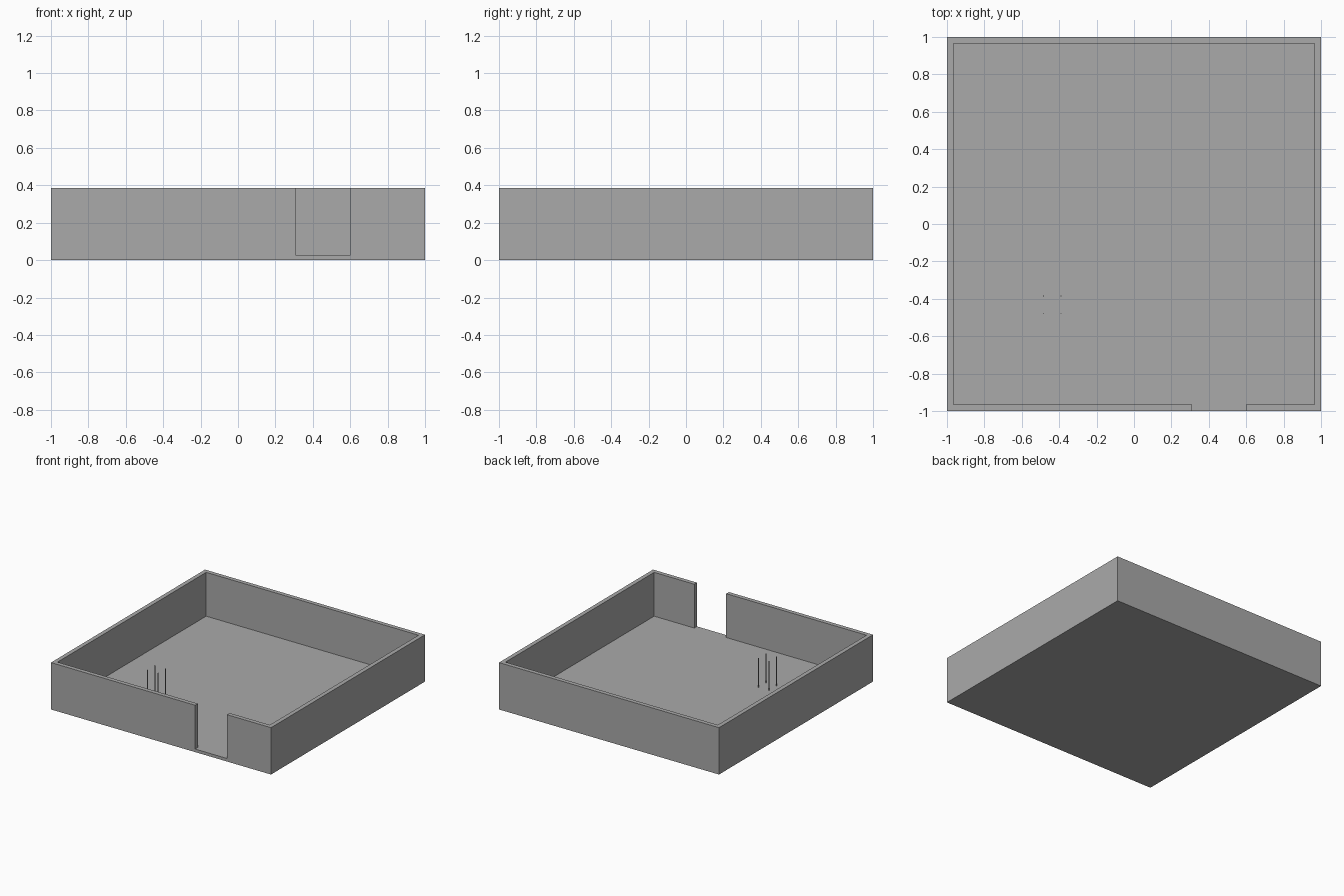
import bpy

cube = bpy.data.objects.get("Cube")
if cube:
    bpy.data.objects.remove(cube, do_unlink=True)

# One plain grey for the whole model
GREY = (0.4, 0.4, 0.4, 1)
grey = bpy.data.materials.new("plain_grey")
grey.use_nodes = True
grey.diffuse_color = GREY
grey.node_tree.nodes["Principled BSDF"].inputs["Base Color"].default_value = GREY

FLOOR, TOP, WALL = 0.025, 0.385, 0.035   # floor top, wall top, wall thickness
DOOR = (0.31, 0.60)                      # doorway span in the front wall
INNER = 1 - WALL


def extrude(name, outline, z0, z1):
    """Closed prism from a counterclockwise outline."""
    n = len(outline)
    verts = [(x, y, z) for z in (z0, z1) for x, y in outline]
    faces = [tuple(reversed(range(n))), tuple(range(n, 2 * n))]
    faces += [(i, (i + 1) % n, (i + 1) % n + n, i + n) for i in range(n)]
    mesh = bpy.data.meshes.new(name)
    mesh.from_pydata(verts, [], faces)
    mesh.materials.append(grey)
    obj = bpy.data.objects.new(name, mesh)
    bpy.context.collection.objects.link(obj)
    return obj


def rect(x0, x1, y0, y1):
    return [(x0, y0), (x1, y0), (x1, y1), (x0, y1)]


# Floor slab
extrude("floor", rect(-1, 1, -1, 1), 0, FLOOR)

# Continuous wall, open at the doorway
left, right = DOOR
walls = [(right, -1), (1, -1), (1, 1), (-1, 1), (-1, -1), (left, -1),
         (left, -INNER), (-INNER, -INNER), (-INNER, INNER),
         (INNER, INNER), (INNER, -INNER), (right, -INNER)]
extrude("walls", walls, FLOOR, TOP)

# Four thin posts standing on the floor
R = 0.0025
for side, x in (("left", -0.39), ("right", -0.485)):
    for end, y in (("front", -0.48), ("back", -0.385)):
        extrude(f"{end}_{side}_post", rect(x - R, x + R, y - R, y + R), FLOOR, 0.265)
